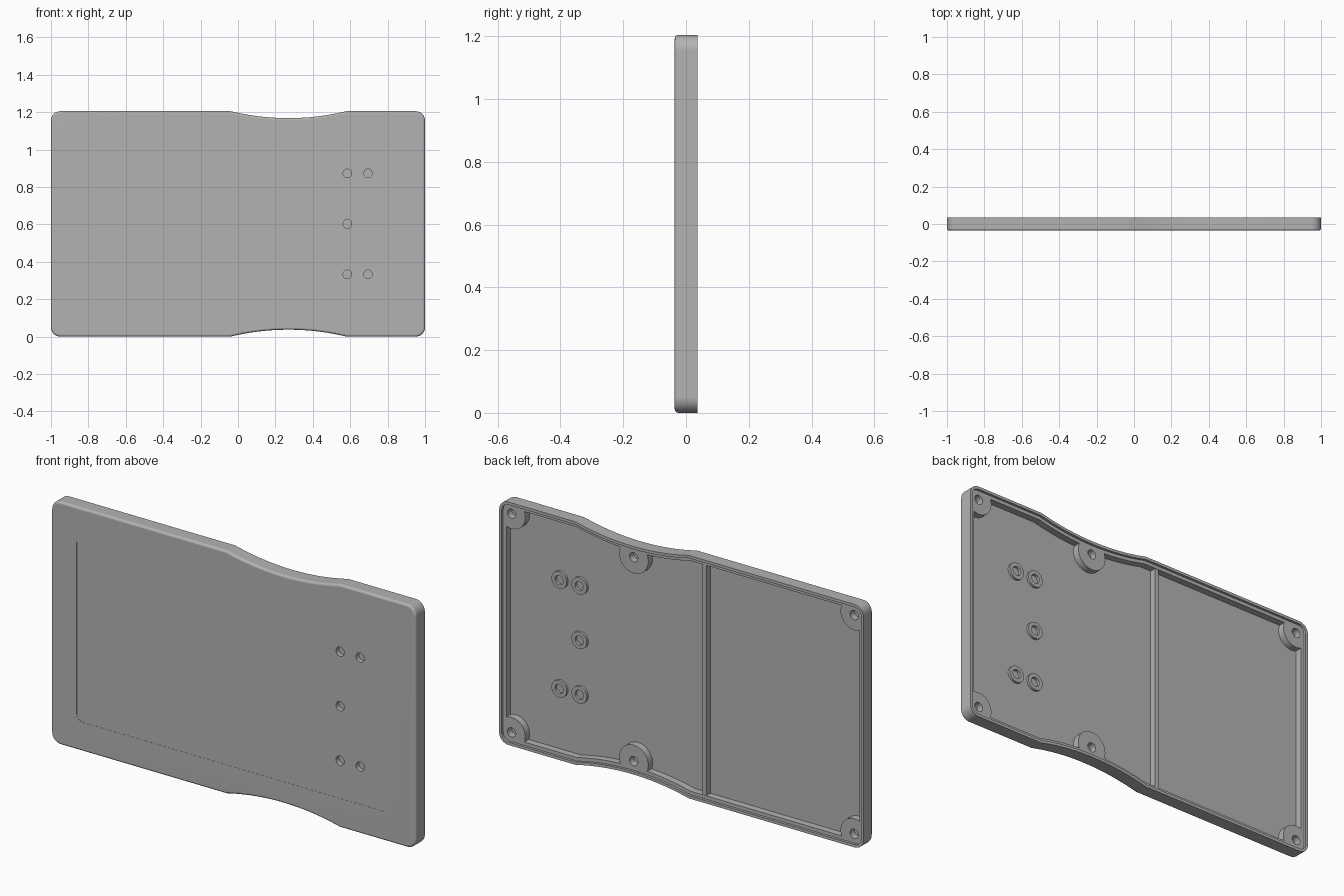
import bpy, bmesh, math
from mathutils import Vector

old = bpy.data.objects.get("Cube")
if old:
    bpy.data.objects.remove(old)

H = 1.205                      # panel height
FRONT, BACK = -0.036, 0.036    # outer faces
FLOOR, STEP = -0.01, 0.024     # tray floor and inner ledge

grey = bpy.data.materials.new("panel_grey")
grey.use_nodes = True
grey.diffuse_color = (0.45, 0.45, 0.45, 1)
grey.node_tree.nodes["Principled BSDF"].inputs["Base Color"].default_value = (0.45, 0.45, 0.45, 1)


def arc(cx, cz, r, a0, a1, n):
    steps = [math.radians(a0 + (a1 - a0) * i / n) for i in range(n + 1)]
    return [Vector((cx + r * math.cos(a), cz + r * math.sin(a))) for a in steps]


def rounded_rect(x0, x1, z0, z1, r):
    return (arc(x0 + r, z0 + r, r, 180, 270, 8) + arc(x1 - r, z0 + r, r, 270, 360, 8)
            + arc(x1 - r, z1 - r, r, 0, 90, 8) + arc(x0 + r, z1 - r, r, 90, 180, 8))


def panel_outline():
    # Rounded rectangle with a shallow waist curve in both long edges
    cx, half, dip = 0.27, 0.31, 0.037
    radius = (half ** 2 + dip ** 2) / (2 * dip)
    a = math.degrees(math.asin(half / radius))
    rect = rounded_rect(-1, 1, 0, H, 0.05)
    low = arc(cx, dip - radius, radius, 90 + a, 90 - a, 24)
    high = [Vector((p.x, H - p.y)) for p in reversed(low)]
    return rect[:9] + low + rect[9:27] + high + rect[27:]


def inset(points, d):
    result = []
    for i, p in enumerate(points):
        e0 = (p - points[i - 1]).normalized()
        e1 = (points[(i + 1) % len(points)] - p).normalized()
        n0, n1 = Vector((-e0.y, e0.x)), Vector((-e1.y, e1.x))
        result.append(p + (n0 + n1) * d / (1 + n0.dot(n1)))
    return result


def loft(name, rings):
    # Closed solid through a list of (outline, y) rings
    bm = bmesh.new()
    loops = [[bm.verts.new((p.x, y, p.y)) for p in pts] for pts, y in rings]
    for a, b in zip(loops, loops[1:]):
        for i in range(len(a)):
            bm.faces.new((a[i - 1], a[i], b[i], b[i - 1]))
    bm.faces.new(loops[0])
    bm.faces.new(loops[-1][::-1])
    bmesh.ops.recalc_face_normals(bm, faces=bm.faces)
    mesh = bpy.data.meshes.new(name)
    bm.to_mesh(mesh)
    bm.free()
    mesh.materials.append(grey)
    obj = bpy.data.objects.new(name, mesh)
    bpy.context.scene.collection.objects.link(obj)
    return obj


def cylinder(name, x, z, r, y0, y1):
    circle = arc(x, z, r, 0, 360, 40)[:-1]
    return loft(name, [(circle, y0), (circle, y1)])


def combine(obj, cutter, operation="DIFFERENCE"):
    mod = obj.modifiers.new("cut", "BOOLEAN")
    mod.operation, mod.object, mod.solver = operation, cutter, "EXACT"
    graph = bpy.context.evaluated_depsgraph_get()
    graph.update()
    mesh = bpy.data.meshes.new_from_object(obj.evaluated_get(graph))
    obj.modifiers.clear()
    obj.data = mesh
    bpy.data.objects.remove(cutter)


# Tray shell: rounded front edge, back rim with a ledge, hollow inside
base = panel_outline()
R = 0.012
rings = []
for i in range(5):
    a = math.radians(90 * i / 4)
    rings.append((inset(base, R * (1 - math.sin(a))), FRONT + R * (1 - math.cos(a))))
ledge, inner = inset(base, 0.014), inset(base, 0.031)
rings += [(base, BACK), (ledge, BACK), (ledge, STEP), (inner, STEP), (inner, FLOOR)]
shell = loft("tray_shell", rings)

# Very shallow label recess on the front
label = rounded_rect(-0.86, 0.86, 0.145, H - 0.145, 0.035)
combine(shell, loft("label_cutter", [(label, FRONT - 0.02), (label, FRONT + 0.0008)]))

# Through holes with raised collars on the inside
parts = [shell]
mid = H / 2
for x, z in [(0.585, mid), (0.585, mid - 0.27), (0.585, mid + 0.27),
             (0.695, mid - 0.27), (0.695, mid + 0.27)]:
    combine(shell, cylinder("hole_cutter", x, z, 0.023, FRONT - 0.1, BACK + 0.1))
    inside, outside = (arc(x, z, r, 0, 360, 40)[:-1] for r in (0.023, 0.042))
    parts.append(loft("hole_collar", [(inside, FLOOR - 0.002), (inside, 0.002),
                                      (outside, 0.002), (outside, FLOOR - 0.002)]))

# Screw bosses at the corners and waist, trimmed by the wall
trim = inset(base, 0.022)
for x, gap, r in [(-0.94, 0.06, 0.075), (0.94, 0.06, 0.075), (0.27, 0.097, 0.08)]:
    for z in (gap, H - gap):
        boss = cylinder("screw_boss", x, z, r, FLOOR - 0.004, STEP)
        combine(boss, loft("wall_trim", [(trim, FRONT), (trim, BACK)]), "INTERSECT")
        combine(boss, cylinder("screw_cutter", x, z, 0.023, FLOOR - 0.002, BACK + 0.1))
        parts.append(boss)

# Divider rib across the tray
rib = [Vector(p) for p in ((-0.127, 0.02), (-0.107, 0.02), (-0.107, H - 0.02), (-0.127, H - 0.02))]
parts.append(loft("divider_rib", [(rib, FLOOR - 0.004), (rib, STEP - 0.002)]))

# Smooth curved walls, crisp edges and flat caps
bpy.ops.object.select_all(action="DESELECT")
for obj in parts:
    obj.select_set(True)
bpy.context.view_layer.objects.active = shell
bpy.ops.object.shade_smooth_by_angle(angle=math.radians(30))
for obj in parts:
    obj.modifiers.new("flat_caps", "WEIGHTED_NORMAL").keep_sharp = True
